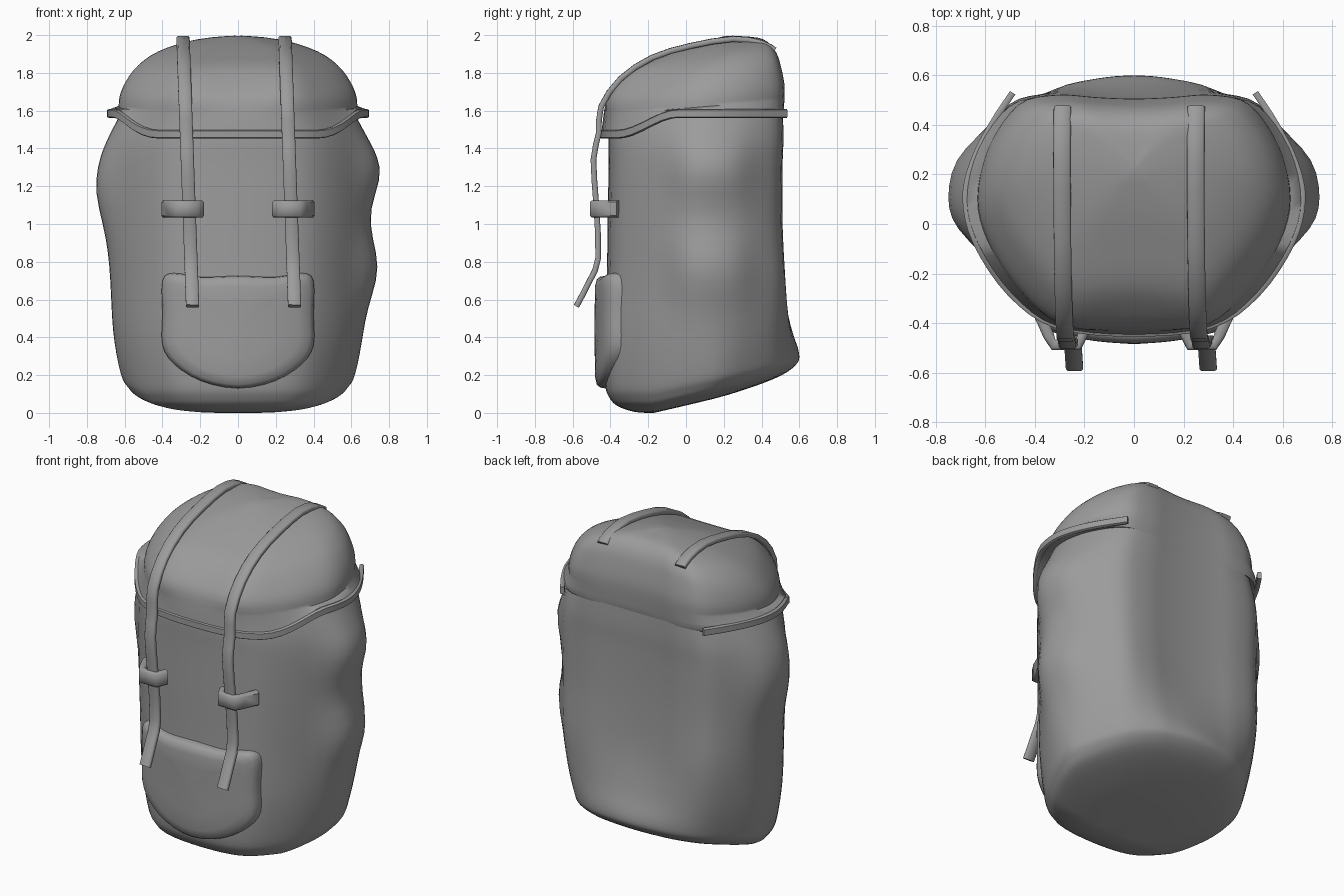
import bpy, bmesh, math
from mathutils import Vector

if "Cube" in bpy.data.objects:
    bpy.data.objects.remove(bpy.data.objects["Cube"])

cloth = bpy.data.materials.new("dark_grey_cloth")
cloth.diffuse_color = (.33, .33, .33, 1)
cloth.use_nodes = True
cloth.node_tree.nodes["Principled BSDF"].inputs["Base Color"].default_value = cloth.diffuse_color


def spline(pts, n, closed=False):
    """Catmull-Rom samples through points of any dimension."""
    out, m = [], len(pts)
    for i in range(m if closed else m - 1):
        idx = [i - 1, i, i + 1, i + 2]
        idx = [k % m if closed else min(max(k, 0), m - 1) for k in idx]
        a, b, c, d = (pts[k] for k in idx)
        for s in range(n):
            t = s / n
            out.append(tuple(0.5 * (2*q + (r-p)*t + (2*p-5*q+4*r-w)*t*t + (3*q-p-3*r+w)*t**3)
                             for p, q, r, w in zip(a, b, c, d)))
    if not closed:
        out.append(tuple(pts[-1]))
    return out


def loft(name, rings, angle=60):
    """Skin a stack of rings and cap both ends."""
    bm = bmesh.new()
    rows = [[bm.verts.new(p) for p in r] for r in rings]
    n = len(rows[0])
    for a, b in zip(rows, rows[1:]):
        for i in range(n):
            j = (i + 1) % n
            bm.faces.new((a[i], a[j], b[j], b[i]))
    for r in (rows[0], rows[-1]):
        bm.faces.new(r)
    bmesh.ops.recalc_face_normals(bm, faces=bm.faces)
    me = bpy.data.meshes.new(name)
    bm.to_mesh(me)
    bm.free()
    me.materials.append(cloth)
    ob = bpy.data.objects.new(name, me)
    bpy.context.collection.objects.link(ob)
    bpy.context.view_layer.objects.active = ob
    ob.select_set(True)
    bpy.ops.object.shade_smooth_by_angle(angle=math.radians(angle))
    ob.select_set(False)
    return ob


def sweep(name, path, across, width, thick):
    """Flat webbing strip along a path; 'across' is the width direction."""
    path = [Vector(p) for p in path]
    w = Vector(across).normalized()
    rings = []
    for i, p in enumerate(path):
        t = (path[min(i + 1, len(path) - 1)] - path[max(i - 1, 0)]).normalized()
        nrm = t.cross(w).normalized()
        rings.append([p + w * a * width / 2 + nrm * b * thick / 2 for a, b in
                      ((-1, -.5), (-.8, -1), (.8, -1), (1, -.5), (1, .5), (.8, 1), (-.8, 1), (-1, .5))])
    return loft(name, rings, angle=50)


# Shared plan outline: flat back, wide sides, narrow rounded front
half = [(.25, 1), (.5, 1), (.74, .91), (.93, .55), (1, .12), (.93, -.25), (.73, -.66), (.46, -.93)]
plan = spline([(0, 1)] + half + [(0, -1)] + [(-u, v) for u, v in reversed(half)], 4, True)


def ring_xy(w, yf, yb, dent=.02, bow=0, square=0):
    """Plan outline with a hollow (dent) or rounded (bow) back and squarer front."""
    ring = []
    for u, v in plan:
        x, y = u * w, yf + (v + 1) / 2 * (yb - yf)
        back = min(max((v - .1) / .9, 0), 1)
        y -= back * (dent * math.exp(-(u / .42) ** 2) + bow * x * x)
        y -= square * max(-v, 0) * math.exp(-((abs(x) - .28) / .13) ** 2)
        ring.append((x, y))
    return ring


# Main sack: slanted base, bulging sides
levels = [(.0, .06, -.18, -.05, 1), (.005, .30, -.27, .22, 1), (.035, .52, -.36, .47, 1),
          (.08, .59, -.405, .58, 1), (.16, .625, -.43, .60, .9), (.4, .66, -.435, .565, .4),
          (.7, .675, -.42, .53, 0), (1.0, .685, -.415, .515, 0), (1.3, .69, -.41, .515, 0),
          (1.46, .665, -.41, .52, 0), (1.62, .60, -.39, .515, 0)]
rings = []
for z, w, yf, yb, s in spline(levels, 4):
    ring = []
    for x, y in ring_xy(w, yf, yb, .02 * (1 - s), .6 * s):
        zz = max(z, 0) + .23 * s * max(y + .17, 0)
        if x < 0:
            bump = .06 * math.exp(-((zz - 1.2) / .25) ** 2)
        else:
            bump = .06 * (math.exp(-((zz - 1.28) / .17) ** 2) + math.exp(-((zz - .76) / .2) ** 2))
        x += math.copysign(bump * math.exp(-((y - .13) / .21) ** 4), x) if abs(x) > .3 else 0
        ring.append((x, y, zz))
    rings.append(ring)
loft("sack", rings)


# Lid: drooping front skirt, domed top leaning to the back
def rim_z(y):
    t = min(max((y + .36) / .32, 0), 1)
    return 1.455 + .11 * t * t * (3 - 2 * t)


rings = []
for w, yf, yb, dz in ((.56, -.36, .48, .03), (.665, -.43, .517, 0), (.682, -.448, .52, .012), (.674, -.446, .522, .045)):
    rings.append([(x, y, rim_z(y) + dz) for x, y in ring_xy(w, yf, yb)])
dome = [(.632, -.436, .525, 1.58, 1.66), (.625, -.415, .525, 1.67, 1.745), (.59, -.34, .505, 1.76, 1.85),
        (.53, -.24, .485, 1.84, 1.91), (.43, -.08, .45, 1.905, 1.958), (.26, .06, .39, 1.955, 1.988),
        (.03, .20, .25, 1.994, 1.997)]
for w, yf, yb, zf, zb in spline(dome, 3):
    f = min(1, max(0, zf - 1.57) / .2)
    rings.append([(x, y, zf + (zb - zf) * (y - yf) / (yb - yf) - .15 * f * x * x)
                  for x, y in ring_xy(w, yf, yb, square=.05 * f)])
loft("lid", rings)

# Rolled hem around the lid, open across the back
side = [(.49, .53), (.575, .40), (.65, .25), (.68, .10), (.638, -.075), (.50, -.28), (.31, -.41)]
hem = spline(side + [(0, -.442)] + [(-x, y) for x, y in reversed(side)], 4)
sweep("lid_hem", [(x, y, rim_z(y) + .02) for x, y in hem], (0, 0, 1), .045, .026)

# Front pocket: padded patch that follows the curved front
edge = [(0, .725), (.2, .72), (.34, .74), (.40, .70), (.40, .52), (.40, .36), (.34, .26), (.2, .17)]
outline = spline(edge + [(0, .13)] + [(-x, z) for x, z in reversed(edge[1:])], 3, True)
rings = []
for k, y0 in ((1, -.385), (1, -.43), (.985, -.455), (.94, -.472), (.8, -.482), (.5, -.483), (.1, -.484)):
    rings.append([(x * k, y0 + .42 * (x * k) ** 2, .45 + (z - .45) * k) for x, z in outline])
loft("front_pocket", rings)

# Two lid straps and their keeper loops
run = [(.47, 1.92), (.40, 1.958), (.25, 1.98), (.02, 1.942), (-.18, 1.88), (-.345, 1.77), (-.45, 1.62),
       (-.462, 1.48), (-.49, 1.34), (-.475, 1.1), (-.465, .82), (-.51, .70), (-.58, .565)]
for label, x0, sgn in (("left", -.29, -1), ("right", .25, 1)):
    path = [(x0 + .05 * (1.95 - z) / 1.4, y, z) for y, z in spline(run, 2)]
    sweep("strap_" + label, path, (1, 0, -.03), .07, .03)
    loop = [(.2, -.43), (.225, -.488), (.325, -.488), (.345, -.45), (.385, -.36)]
    sweep("keeper_" + label, [(sgn * x, y, 1.08) for x, y in loop], (0, 0, 1), .09, .045)
